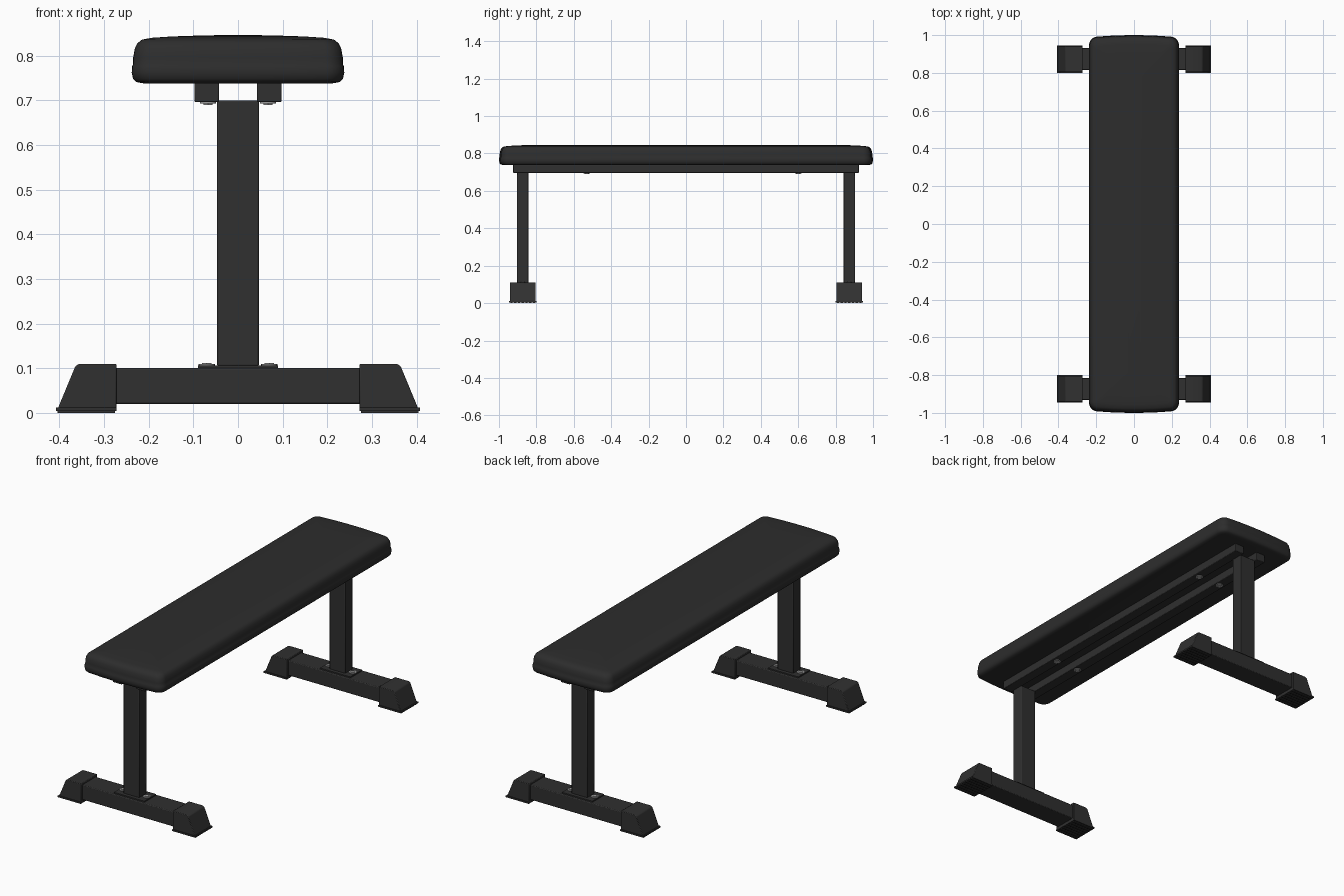
import bpy, bmesh, math
from mathutils import Matrix

cube = bpy.data.objects.get("Cube")
if cube:
    bpy.data.objects.remove(cube, do_unlink=True)


def material(name, value, rough):
    m = bpy.data.materials.new(name)
    m.use_nodes = True
    color = (value, value, value, 1)
    m.diffuse_color = color
    bsdf = m.node_tree.nodes["Principled BSDF"]
    bsdf.inputs["Base Color"].default_value = color
    bsdf.inputs["Roughness"].default_value = rough
    return m


VINYL = material("black vinyl", 0.026, 0.6)
STEEL = material("black painted steel", 0.029, 0.5)
RUBBER = material("black rubber", 0.03, 0.8)
BOLT = material("grey bolt metal", 0.35, 0.4)


def finish(name, bm, mat, bevel=0, angle=35):
    bmesh.ops.recalc_face_normals(bm, faces=bm.faces)
    mesh = bpy.data.meshes.new(name)
    bm.to_mesh(mesh)
    bm.free()
    ob = bpy.data.objects.new(name, mesh)
    bpy.context.collection.objects.link(ob)
    mesh.materials.append(mat)
    if bevel:
        mod = ob.modifiers.new("soft edges", "BEVEL")
        mod.width = bevel
        mod.segments = 2
    bpy.ops.object.select_all(action="DESELECT")
    ob.select_set(True)
    bpy.context.view_layer.objects.active = ob
    bpy.ops.object.shade_smooth_by_angle(angle=math.radians(angle))
    return ob


def box(name, center, size, mat, bevel=0):
    bm = bmesh.new()
    bmesh.ops.create_cube(bm, size=1, matrix=Matrix.Translation(center) @ Matrix.Diagonal((*size, 1)))
    return finish(name, bm, mat, bevel)


def bolt(name, x, y, z, direction):
    # Washer topped by a smaller hexagonal head
    bm = bmesh.new()
    for radius, height, sides in ((0.018, 0.003, 20), (0.012, 0.006, 6)):
        bmesh.ops.create_cone(bm, cap_ends=True, segments=sides, radius1=radius, radius2=radius,
                              depth=height, matrix=Matrix.Translation((x, y, z + direction * height / 2)))
    return finish(name, bm, BOLT)


# Padded seat: rounded outlines stacked from the underside to the crowned top
def outline(inset, steps=6):
    hx, hy = 0.238 - inset, 1.0 - inset
    r = max(0.04 - inset * 0.5, 0.01)
    points = []
    for k, (sx, sy) in enumerate(((1, 1), (-1, 1), (-1, -1), (1, -1))):
        for i in range(steps + 1):
            a = math.pi / 2 * (k + i / steps)
            points.append((sx * (hx - r) + r * math.cos(a), sy * (hy - r) + r * math.sin(a)))
        if sx * sy > 0:     # extra points across each bowed end
            points += [(sx * (hx - r) * t, sy * hy) for t in (0.6, 0.2, -0.2, -0.6)]
    return [(x, y - math.copysign(0.012 * (x / hx) ** 2, y)) for x, y in points]


bm = bmesh.new()
layers = ((0.026, 0.738), (0.010, 0.741), (0.003, 0.748), (0.0, 0.762), (0.001, 0.777),
          (0.003, 0.781), (0.003, 0.795), (0.007, 0.816), (0.013, 0.828), (0.023, 0.836),
          (0.045, 0.840), (0.09, 0.843), (0.15, 0.845), (0.2, 0.846))
rings = [[bm.verts.new((x, y, z)) for x, y in outline(inset)] for inset, z in layers]
for low, high in zip(rings, rings[1:]):
    for i in range(len(low)):
        j = (i + 1) % len(low)
        bm.faces.new((low[i], low[j], high[j], high[i]))
bm.faces.new(rings[0][::-1])
bm.faces.new(rings[-1])
finish("seat_pad", bm, VINYL, angle=50)

# Twin rails beneath the pad, with their mounting bolts
for side, sx in (("right", -1), ("left", 1)):
    box(f"{side}_rail", (sx * 0.07, 0, 0.718), (0.055, 1.848, 0.044), STEEL, 0.003)
    for place, y in (("front", -0.53), ("rear", 0.6)):
        bolt(f"{side}_{place}_rail_bolt", sx * 0.067, y, 0.696, -1)


def end_cap(name, sx, y):
    # Sloped rubber boot extruded from its side profile, with a foot flange
    profile = ((0.272, 0.01), (0.272, 0.11), (0.355, 0.11), (0.364, 0.105), (0.401, 0.016), (0.403, 0.01))
    bm = bmesh.new()
    face = bm.faces.new([bm.verts.new((sx * x, y - 0.069, z)) for x, z in profile])
    out = bmesh.ops.extrude_face_region(bm, geom=[face])
    verts = [v for v in out["geom"] if isinstance(v, bmesh.types.BMVert)]
    bmesh.ops.translate(bm, verts=verts, vec=(0, 0.138, 0))
    finish(name, bm, RUBBER, 0.003)
    box(name + "_flange", (sx * 0.34, y, 0.008), (0.136, 0.146, 0.008), RUBBER)
    for i in range(7):
        box(f"{name}_tread_{i + 1}", (sx * 0.34, y + (i - 3) * 0.02, 0.002),
            (0.128, 0.012, 0.004), RUBBER)


# Two identical leg assemblies
for place, sy in (("front", -1), ("rear", 1)):
    y = sy * 0.873
    box(f"{place}_post", (0, y, 0.402), (0.094, 0.063, 0.596), STEEL, 0.004)
    box(f"{place}_foot_beam", (0, y, 0.06), (0.6, 0.116, 0.08), STEEL, 0.004)
    box(f"{place}_base_plate", (0, y, 0.103), (0.18, 0.1, 0.007), STEEL)
    for side, sx in (("right", -1), ("left", 1)):
        bolt(f"{place}_{side}_base_bolt", sx * 0.07, y, 0.106, 1)
        end_cap(f"{place}_{side}_end_cap", sx, y)
